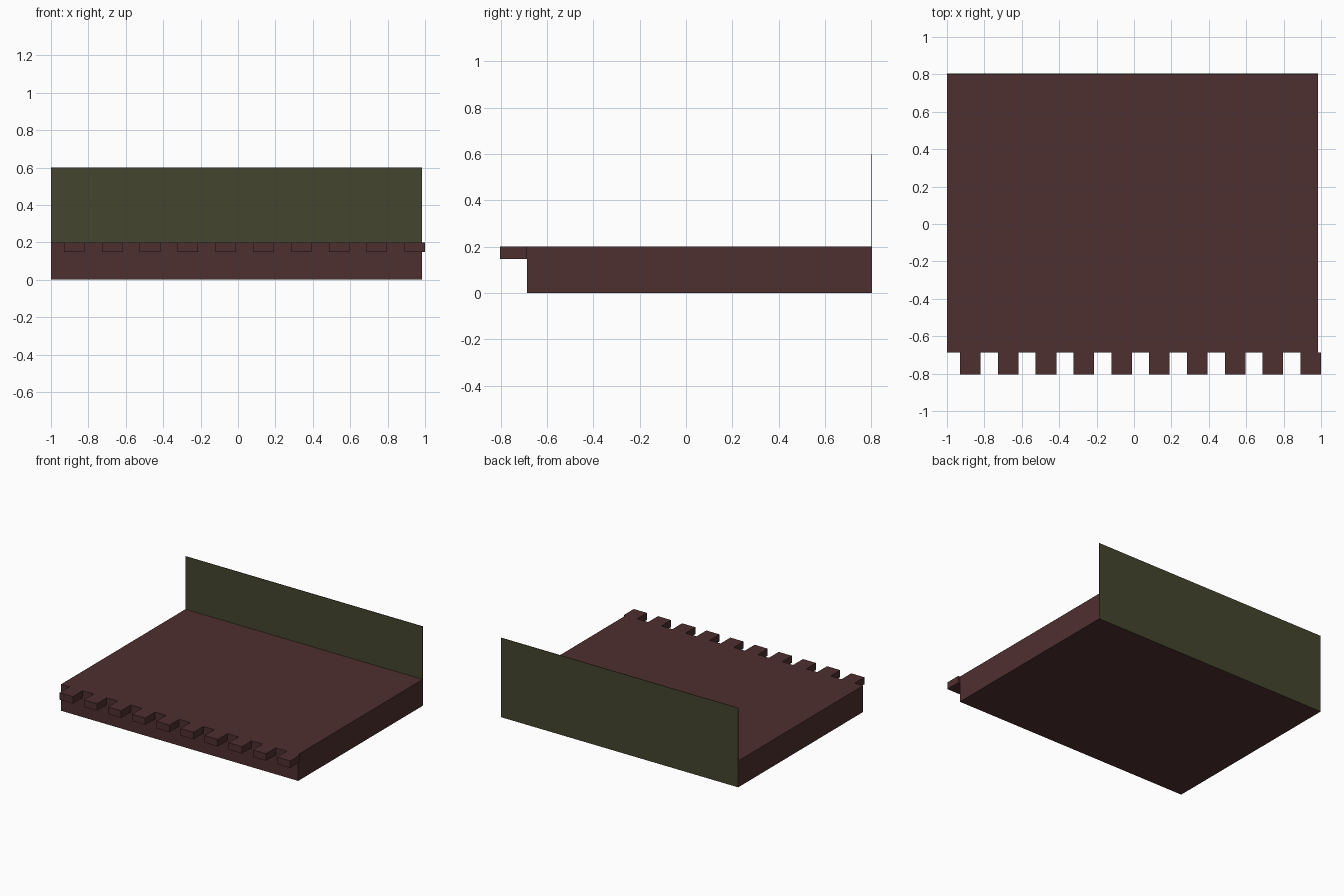
import bpy

if "Cube" in bpy.data.objects:
    bpy.data.objects.remove(bpy.data.objects["Cube"])


def material(name, rgb):
    m = bpy.data.materials.new(name)
    m.diffuse_color = (*rgb, 1.0)
    m.use_nodes = True
    m.node_tree.nodes["Principled BSDF"].inputs["Base Color"].default_value = m.diffuse_color
    return m


def box(name, lo, hi, mat):
    """Axis-aligned box between two corners."""
    bpy.ops.mesh.primitive_cube_add(size=1, location=[(a + b) / 2 for a, b in zip(lo, hi)])
    ob = bpy.context.object
    ob.name = name
    ob.scale = [b - a for a, b in zip(lo, hi)]
    bpy.ops.object.transform_apply(location=False, rotation=False, scale=True)
    ob.data.materials.append(mat)
    return ob


brown = material("dark_red_brown", (0.078, 0.029, 0.029))
olive = material("dark_olive", (0.060, 0.060, 0.029))

# Platform slab
box("platform_slab", (-1.0, -0.687, 0.0), (0.985, 0.80, 0.20), brown)

# Thin back panel, standing from the ground
box("back_panel", (-1.0, 0.80, 0.0), (0.985, 0.804, 0.60), olive)

# Row of teeth along the top front edge
for i in range(10):
    x = -0.93 + i * 0.2022
    box(f"front_tooth_{i + 1}", (x, -0.804, 0.147), (x + 0.11, -0.687, 0.20), brown)
